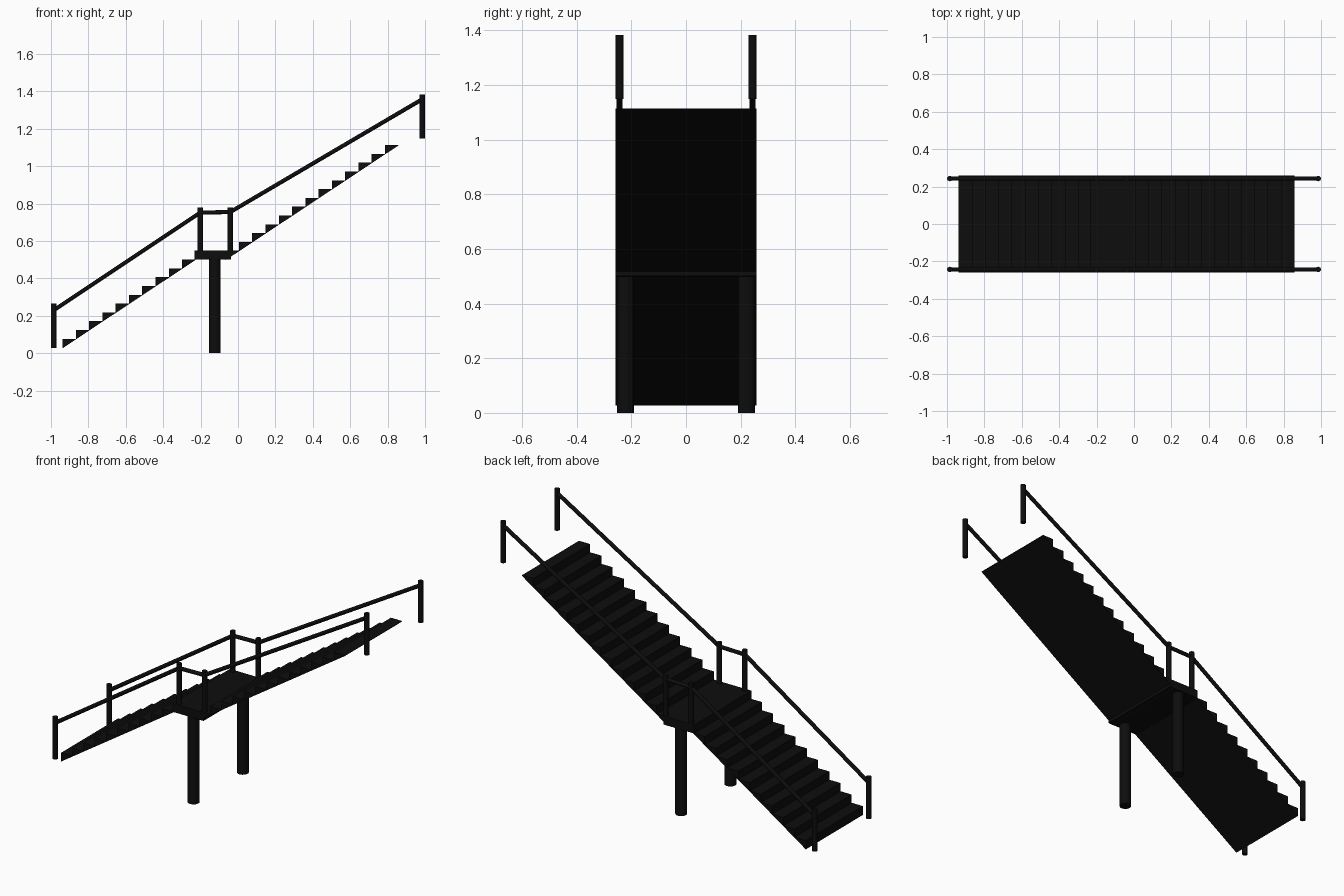
import bpy, bmesh
from mathutils import Vector

if "Cube" in bpy.data.objects:
    bpy.data.objects.remove(bpy.data.objects["Cube"])

black = bpy.data.materials.new("black_paint")
black.diffuse_color = (0.004, 0.004, 0.004, 1)
black.use_nodes = True
black.node_tree.nodes["Principled BSDF"].inputs["Base Color"].default_value = black.diffuse_color


def finish(name, bm):
    bmesh.ops.recalc_face_normals(bm, faces=bm.faces)
    mesh = bpy.data.meshes.new(name)
    bm.to_mesh(mesh)
    bm.free()
    mesh.materials.append(black)
    obj = bpy.data.objects.new(name, mesh)
    bpy.context.collection.objects.link(obj)
    return obj


def extrude_profile(name, points, half_width):
    """Closed x/z profile extruded across y."""
    bm = bmesh.new()
    face = bm.faces.new([bm.verts.new((x, -half_width, z)) for x, z in points])
    new = bmesh.ops.extrude_face_region(bm, geom=[face])["geom"]
    bmesh.ops.translate(bm, vec=(0, 2 * half_width, 0),
                        verts=[v for v in new if isinstance(v, bmesh.types.BMVert)])
    return finish(name, bm)


def rod(name, a, b, radius, sides=16):
    """Cylinder between two points."""
    a, b = Vector(a), Vector(b)
    bm = bmesh.new()
    bmesh.ops.create_cone(bm, cap_ends=True, segments=sides, radius1=radius,
                          radius2=radius, depth=(b - a).length)
    obj = finish(name, bm)
    obj.location = (a + b) / 2
    obj.rotation_mode = 'QUATERNION'
    obj.rotation_quaternion = (b - a).to_track_quat('Z', 'Y')
    for p in obj.data.polygons:
        p.use_smooth = len(p.vertices) == 4
    for e in obj.data.edges:  # keep the end rims sharp
        za, zb = (obj.data.vertices[i].co.z for i in e.vertices)
        e.use_edge_sharp = abs(za - zb) < 1e-5
    return obj


HALF = 0.258
RUN, RISE = 0.071, 0.0471


def flight(name, x0, first_top, count):
    """Saw-tooth steps over a sloping flat underside."""
    pts = [(x0, first_top - RISE - 0.003)]
    for i in range(count):
        z = first_top + i * RISE
        pts += [(x0 + i * RUN, z), (x0 + (i + 1) * RUN, z)]
    pts.append((x0 + count * RUN, first_top + (count - 1) * RISE - 0.003))
    return extrude_profile(name, pts, HALF)


# Stair flights and the landing between them
flight("lower_flight", -0.938, 0.077, 10)
flight("upper_flight", -0.066, 0.548, 13)
extrude_profile("landing", [(-0.232, 0.5), (-0.037, 0.5), (-0.037, 0.548), (-0.232, 0.548)], HALF)

# Post x, bottom, top, and height at which the handrail meets it
posts = [(-0.985, 0.027, 0.265, 0.23), (-0.202, 0.54, 0.78, 0.752),
         (-0.0415, 0.54, 0.78, 0.755), (0.985, 1.148, 1.383, 1.358)]

for side, s in (("front", -1), ("back", 1)):
    # Support column under the landing
    rod(side + "_column", (-0.125, s * 0.222, 0), (-0.125, s * 0.222, 0.51), 0.031, 24)
    y = s * 0.243
    for i, (x, lo, hi, _) in enumerate(posts):
        rod(f"{side}_post_{i + 1}", (x, y, lo), (x, y, hi), 0.0145)
    # Handrail segments
    for i, (p, q) in enumerate(zip(posts, posts[1:])):
        rod(f"{side}_rail_{i + 1}", (p[0], y, p[3]), (q[0], y, q[3]), 0.011)
